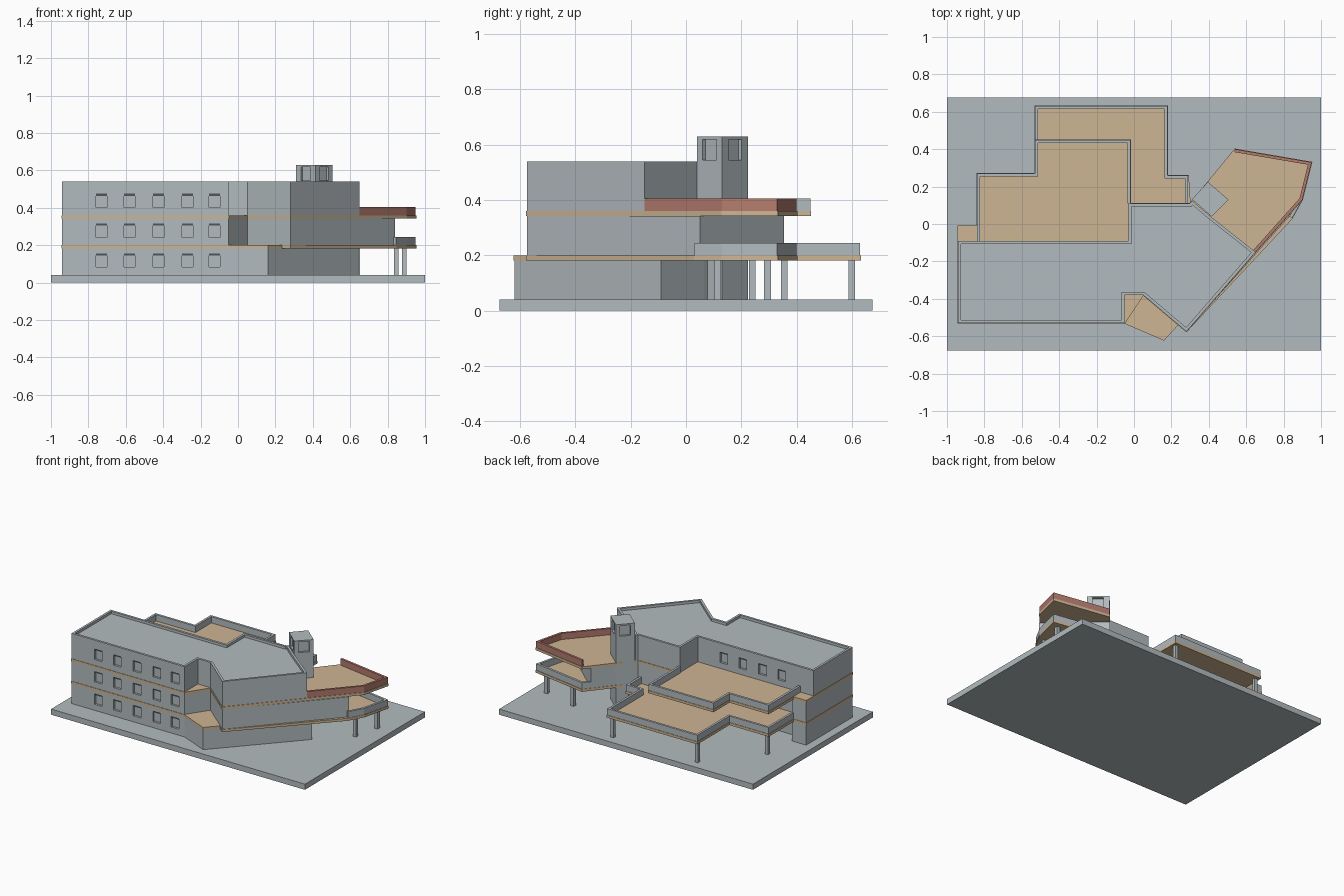
import bpy, bmesh, math
from mathutils import Vector, Matrix

if "Cube" in bpy.data.objects:
    bpy.data.objects.remove(bpy.data.objects["Cube"])


def material(name, rgb):
    m = bpy.data.materials.new(name)
    m.diffuse_color = (*rgb, 1)
    m.use_nodes = True
    m.node_tree.nodes["Principled BSDF"].inputs["Base Color"].default_value = m.diffuse_color
    return m


GREY = material("concrete_grey", (0.45, 0.50, 0.52))
TAN = material("floor_tan", (0.61, 0.46, 0.29))
RED = material("rail_red", (0.46, 0.20, 0.155))
DARK = material("window_dark", (0.08, 0.09, 0.10))


def finish(bm, name, mat):
    bmesh.ops.recalc_face_normals(bm, faces=bm.faces)
    me = bpy.data.meshes.new(name)
    bm.to_mesh(me)
    bm.free()
    ob = bpy.data.objects.new(name, me)
    bpy.context.collection.objects.link(ob)
    me.materials.append(mat)
    return ob


def offset(pts, d, closed=True):
    """Shift a path to its left by d with mitred corners."""
    out, n = [], len(pts)
    P = [Vector(p) for p in pts]
    for i in range(n):
        dirs = []
        if closed or i > 0:
            dirs.append((P[i] - P[i - 1]).normalized())
        if closed or i < n - 1:
            dirs.append((P[(i + 1) % n] - P[i]).normalized())
        ns = [Vector((-v.y, v.x)) for v in dirs]
        m = sum(ns, Vector((0, 0))).normalized()
        out.append(tuple(P[i] + m * d / max(m.dot(ns[0]), 0.4)))
    return out


def prism(name, pts, z0, z1, mat):
    bm = bmesh.new()
    f = bm.faces.new([bm.verts.new((x, y, z0)) for x, y in pts])
    r = bmesh.ops.extrude_face_region(bm, geom=[f])
    up = [v for v in r["geom"] if isinstance(v, bmesh.types.BMVert)]
    bmesh.ops.translate(bm, verts=up, vec=(0, 0, z1 - z0))
    return finish(bm, name, mat)


def parapet(name, pts, z0, z1, mat, t=0.016, closed=False):
    """Thin wall following a path, thickness on the inner side."""
    bm = bmesh.new()
    inner = offset(pts, t, closed)
    rings = [[bm.verts.new((*a, z0)), bm.verts.new((*b, z0)),
              bm.verts.new((*b, z1)), bm.verts.new((*a, z1))]
             for a, b in zip(pts, inner)]
    n = len(rings)
    for i in range(n if closed else n - 1):
        a, b = rings[i], rings[(i + 1) % n]
        for k in range(4):
            bm.faces.new((a[k], a[(k + 1) % 4], b[(k + 1) % 4], b[k]))
    if not closed:
        bm.faces.new(rings[0])
        bm.faces.new(rings[-1])
    return finish(bm, name, mat)


def boxes(name, items, mat):
    """items: (centre, size, angle about z)"""
    bm = bmesh.new()
    for c, s, a in items:
        M = Matrix.Translation(c) @ Matrix.Rotation(a, 4, "Z") @ Matrix.Diagonal((*s, 1))
        bmesh.ops.create_cube(bm, size=1, matrix=M)
    return finish(bm, name, mat)


def cut(ob, cutter):
    m = ob.modifiers.new("windows", "BOOLEAN")
    m.operation, m.solver, m.object = "DIFFERENCE", "EXACT", cutter
    cutter.hide_render = True
    cutter.hide_viewport = True
    cutter.display_type = "WIRE"


# Ground plate
boxes("ground_plate", [((0, 0, 0.02), (2, 1.35, 0.04), 0)], GREY)

# Storey outlines, counter-clockwise
front = [(-.94, -.53), (-.05, -.53)]
back_west = [(-.03, .11), (-.03, -.09), (-.83, -.09), (-.83, -.01), (-.94, -.01)]
ground = front + [(.16, -.62), (.645, -.09), (.47, .065), (.40, .12), (.30, .11)] + back_west
middle = front + [(.05, -.38), (.28, -.575), (.84, .05), (.50, .355), (.40, .23),
                  (.30, .11)] + back_west
top = front + [(-.05, -.38), (.05, -.38), (.28, -.575), (.65, -.15), (.41, .04),
               (.31, .125), (.30, .11), (-.03, .11), (-.03, -.09), (-.94, -.09)]

storeys = [prism("ground_storey", ground, 0.04, 0.186, GREY),
           prism("middle_storey", middle, 0.20, 0.342, GREY),
           prism("top_storey", top, 0.36, 0.522, GREY)]
parapet("roof_parapet", top, 0.522, 0.54, GREY, closed=True)

# Floor slabs, which also carry the terraces
step = [(-.53, .27), (-.84, .27), (-.84, -.01), (-.94, -.01)]
slab_low = front + [(.16, -.62), (.2355, -.537), (.28, -.575), (.845, .03), (.90, .13),
                    (.95, .33), (.54, .40), (.40, .23), (.30, .11), (.29, .26), (.18, .26),
                    (.18, .63), (-.53, .63)] + step
slab_high = front + [(.05, -.38), (.28, -.575), (.65, -.15), (.90, .13), (.95, .33),
                     (.54, .40), (.40, .23), (.30, .11), (-.02, .11), (-.02, .45),
                     (-.53, .45)] + step
prism("lower_floor_slab", offset(slab_low, -0.003), 0.182, 0.20, TAN)
prism("upper_floor_slab", offset(slab_high, -0.003), 0.342, 0.36, TAN)

# Terrace and balcony rails
parapet("lower_terrace_rail", [(.29, .11), (.29, .26), (.18, .26), (.18, .63), (-.53, .63),
                               (-.53, .27), (-.84, .27), (-.84, -.01)], 0.20, 0.245, GREY)
parapet("upper_terrace_rail", [(-.02, .11), (-.02, .45), (-.53, .45), (-.53, .27),
                               (-.84, .27), (-.84, -.09)], 0.36, 0.405, GREY)
parapet("balcony_rail", [(.815, .05), (.845, .03), (.90, .13), (.95, .33), (.54, .40),
                         (.50, .352)], 0.20, 0.245, GREY)
parapet("red_terrace_rail", [(.65, -.15), (.90, .13), (.95, .33), (.54, .40)],
        0.36, 0.405, RED)

# Columns
spots = [(.845, .115), (.89, .295), (.64, .355), (-.51, .60), (.155, .60), (-.81, .24), (.27, .24)]
boxes("columns", [((x, y, 0.112), (.024, .024, .144), 0) for x, y in spots], GREY)

# Windows: recesses in front and back walls with a dark bar at the head
front_x = [-.73, -.58, -.425, -.27, -.125]
back_x = [-.69, -.54, -.385, -.235]
recess, bars = [], []
for head in (0.157, 0.316, 0.476):
    for xs, y, s in ((front_x, -.53, 1), (back_x, -.09, -1)):
        for x in xs:
            recess.append(((x, y, head - .037), (.06, .03, .074), 0))
            bars.append(((x, y + s * .012, head - .006), (.06, .008, .011), 0))
cutter = boxes("window_cutter", recess, GREY)
for s in storeys:
    cut(s, cutter)
boxes("window_bars", bars, DARK)

# Stair tower with a recessed window in each side
corners = [(.415, .04), (.505, .13), (.395, .225), (.31, .132)]
tower = prism("stair_tower", corners, 0.04, 0.63, GREY)
holes = []
for i in range(4):
    a, b = Vector(corners[i]), Vector(corners[(i + 1) % 4])
    d, m = b - a, (a + b) / 2
    holes.append(((m.x, m.y, .582), (.07, .03, .074), math.atan2(d.y, d.x)))
cut(tower, boxes("tower_cutter", holes, GREY))
